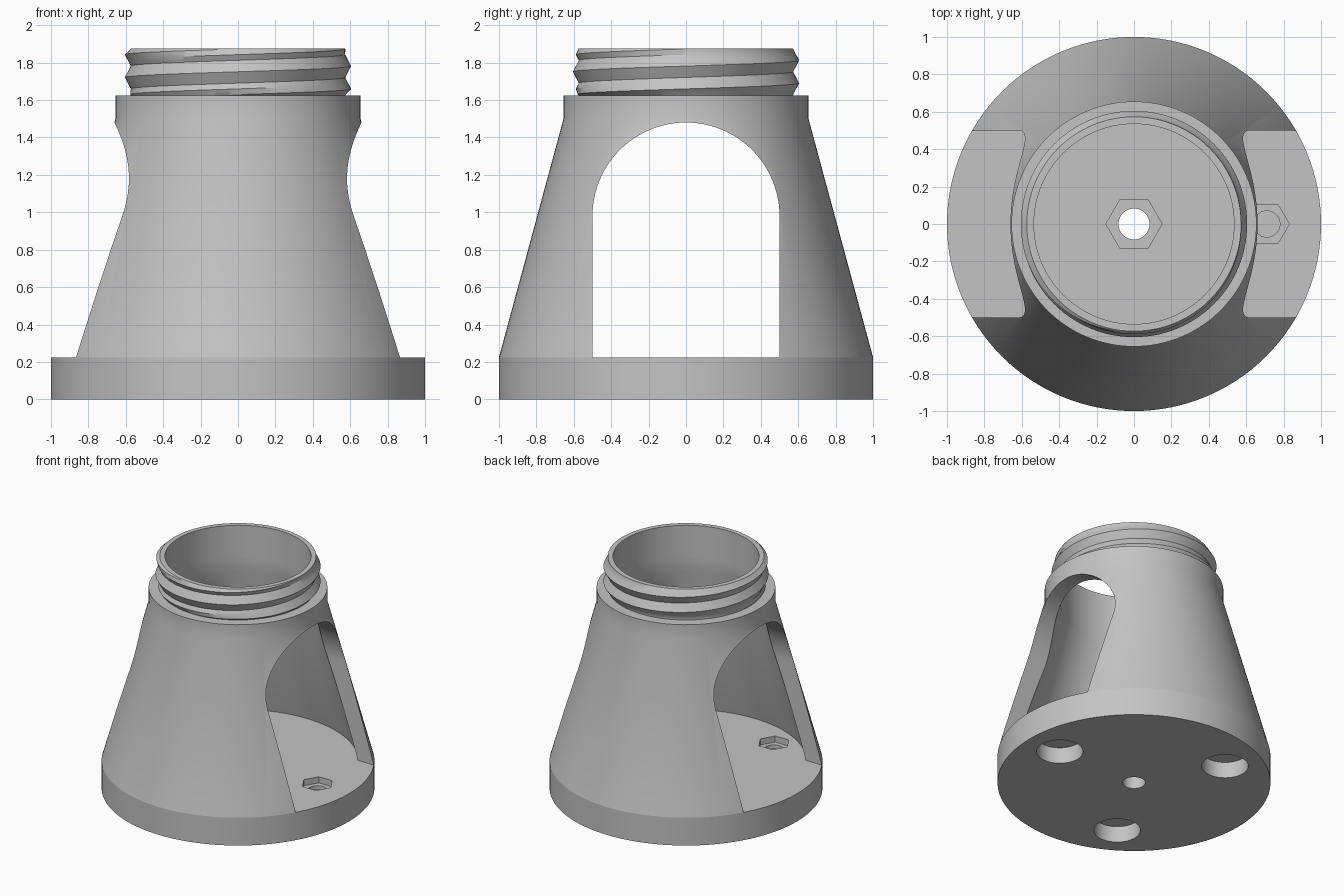
import bpy
import bmesh
from math import sin, cos, pi, radians

if "Cube" in bpy.data.objects:
    bpy.data.objects.remove(bpy.data.objects["Cube"], do_unlink=True)

SEGS = 128
FLOOR = 0.225      # top of the base plate
COLLAR = 1.625     # top of the collar, foot of the neck
TOP = 1.875
BORE = 0.535

grey = bpy.data.materials.new("plain grey")
grey.use_nodes = True
grey.diffuse_color = (0.55, 0.55, 0.55, 1)
grey.node_tree.nodes["Principled BSDF"].inputs["Base Color"].default_value = (0.55, 0.55, 0.55, 1)


def finish(name, bm):
    bmesh.ops.remove_doubles(bm, verts=bm.verts, dist=1e-5)
    bmesh.ops.recalc_face_normals(bm, faces=bm.faces)
    mesh = bpy.data.meshes.new(name)
    bm.to_mesh(mesh)
    bm.free()
    mesh.materials.append(grey)
    ob = bpy.data.objects.new(name, mesh)
    bpy.context.collection.objects.link(ob)
    return ob


def loft(name, columns):
    """Closed tube from a list of closed cross-section loops around z."""
    bm = bmesh.new()
    cols = [[bm.verts.new(p) for p in col] for col in columns]
    n = len(cols[0])
    for a, b in zip(cols, cols[1:]):
        for j in range(n):
            k = (j + 1) % n
            bm.faces.new((a[j], b[j], b[k], a[k]))
    return finish(name, bm)


def lathe(name, profile):
    angles = [2 * pi * i / SEGS for i in range(SEGS + 1)]
    return loft(name, [[(r * cos(a), r * sin(a), z) for r, z in profile] for a in angles])


def prism(name, outline, offset):
    """Closed solid from a flat outline pushed along an offset."""
    bm = bmesh.new()
    face = bm.faces.new([bm.verts.new(p) for p in outline])
    out = bmesh.ops.extrude_face_region(bm, geom=[face])
    verts = [v for v in out["geom"] if isinstance(v, bmesh.types.BMVert)]
    bmesh.ops.translate(bm, verts=verts, vec=offset)
    return finish(name, bm)


def column(name, x, y, radius, z0, z1, sides=48):
    ring = [(x + radius * cos(2 * pi * i / sides), y + radius * sin(2 * pi * i / sides), z0)
            for i in range(sides)]
    return prism(name, ring, (0, 0, z1 - z0))


def cut(ob, cutter):
    cutter.hide_render = True
    mod = ob.modifiers.new("cut", "BOOLEAN")
    mod.operation = "DIFFERENCE"
    mod.solver = "EXACT"
    mod.object = cutter
    bpy.context.view_layer.objects.active = ob
    bpy.ops.object.modifier_apply(modifier=mod.name)
    bpy.data.objects.remove(cutter, do_unlink=True)


# Base plate
base = column("base_plate", 0, 0, 1, 0, FLOOR, SEGS)

# Centre bolt hole with its hexagonal pocket
cut(base, column("centre_hole", 0, 0, 0.083, -0.1, 0.4))
cut(base, column("centre_hex", 0, 0, 0.15, 0.12, 0.4, 6))

# Three foot recesses below, each with a nut pocket and blind hole above
for i in range(3):
    a = 2 * pi * i / 3
    x, y = 0.71 * cos(a), 0.71 * sin(a)
    cut(base, column("foot_recess", x, y, 0.17, -0.1, 0.13))
    cut(base, column("nut_pocket", x, y, 0.12, 0.175, 0.4, 6))
    cut(base, column("nut_hole", x, y, 0.07, 0.145, 0.3))

# Hollow tapered shell with its collar
shell = lathe("tapered_shell", [(1, FLOOR), (0.655, 1.5), (0.655, COLLAR),
                                (BORE, COLLAR), (BORE, 1.5), (0.88, FLOOR)])

# Arched opening through both sides
arc = [radians(180 * i / 48) for i in range(49)]
arch = [(-2, 0.5 * cos(a), 0.98 + 0.5 * sin(a)) for a in arc]
arch += [(-2, -0.5, 0.1), (-2, 0.5, 0.1)]
cut(shell, prism("arch_cutter", arch, (4, 0, 0)))

# Threaded neck: V-shaped right-hand helix fading out at both ends
PITCH, START = 0.122, 1.66


def thread_radius(turn, z):
    u = ((z - START) / PITCH - turn) % 1
    fade = min(1, (TOP - z) / 0.025, (z - COLLAR) / 0.025)
    return 0.573 + 0.032 * abs(2 * u - 1) * fade


neck_columns = []
for i in range(SEGS + 1):
    t = i / SEGS
    a = 2 * pi * t
    heights = [min(TOP, max(COLLAR, START + PITCH * (t + k / 4))) for k in range(-6, 9)]
    loop = [(BORE, COLLAR)] + [(thread_radius(t, z), z) for z in heights] + [(BORE, TOP)]
    neck_columns.append([(r * cos(a), r * sin(a), z) for r, z in loop])
neck = loft("threaded_neck", neck_columns)

# Smooth round walls, keep the edges crisp
bpy.ops.object.select_all(action="DESELECT")
for ob in (base, shell, neck):
    ob.select_set(True)
bpy.context.view_layer.objects.active = shell
bpy.ops.object.shade_smooth_by_angle(angle=radians(30))
